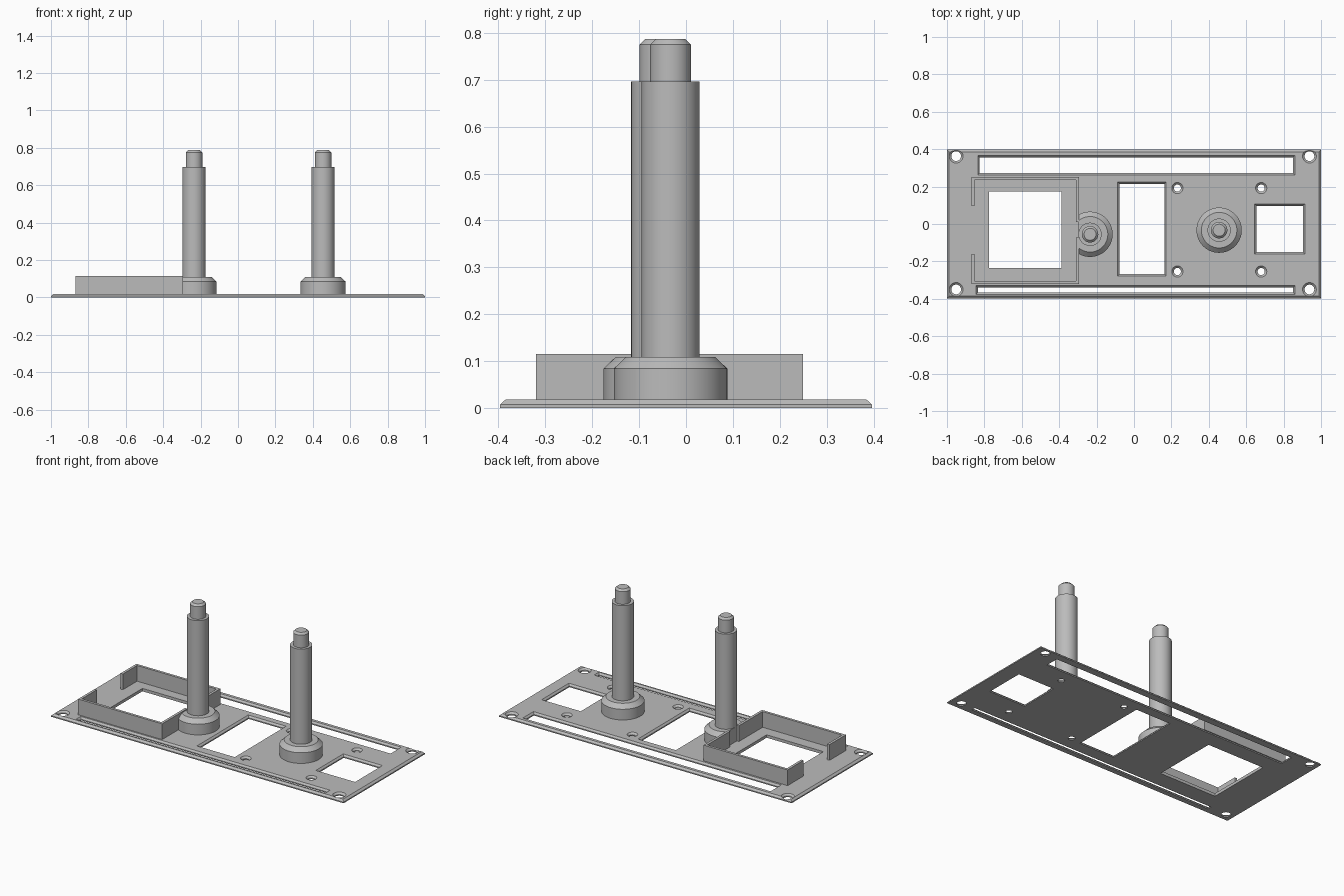
import bpy, bmesh, math

cube = bpy.data.objects.get("Cube")
if cube:
    bpy.data.objects.remove(cube, do_unlink=True)

grey = bpy.data.materials.new("plain grey")
grey.use_nodes = True
COLOUR = (0.5, 0.5, 0.5, 1)
grey.diffuse_color = COLOUR
grey.node_tree.nodes["Principled BSDF"].inputs["Base Color"].default_value = COLOUR

TOP = 0.018      # plate thickness
LIP = 0.007      # height where the edge bevels start


def rect(x0, x1, y0, y1, z, grow=0):
    return [(x0 - grow, y0 - grow, z), (x1 + grow, y0 - grow, z),
            (x1 + grow, y1 + grow, z), (x0 - grow, y1 + grow, z)]


def circle(x, y, r, z, n=48):
    return [(x + r * math.cos(2 * math.pi * i / n),
             y + r * math.sin(2 * math.pi * i / n), z) for i in range(n)]


def loft(bm, rings):
    """Closed solid through a stack of matching rings."""
    rows = [[bm.verts.new(p) for p in ring] for ring in rings]
    n = len(rows[0])
    for a, b in zip(rows, rows[1:]):
        for i in range(n):
            j = (i + 1) % n
            bm.faces.new((a[i], a[j], b[j], b[i]))
    bm.faces.new(rows[0][::-1])
    bm.faces.new(rows[-1])


def make(name, bm):
    bmesh.ops.recalc_face_normals(bm, faces=bm.faces)
    mesh = bpy.data.meshes.new(name)
    bm.to_mesh(mesh)
    bm.free()
    mesh.materials.append(grey)
    ob = bpy.data.objects.new(name, mesh)
    bpy.context.collection.objects.link(ob)
    return ob


def activate(ob):
    bpy.ops.object.select_all(action='DESELECT')
    ob.select_set(True)
    bpy.context.view_layer.objects.active = ob


def cut(ob, cutter):
    activate(ob)
    mod = ob.modifiers.new("cut", 'BOOLEAN')
    mod.operation = 'DIFFERENCE'
    mod.solver = 'EXACT'
    mod.object = cutter
    bpy.ops.object.modifier_apply(modifier=mod.name)
    bpy.data.objects.remove(cutter, do_unlink=True)


# Base plate with bevelled rim
bm = bmesh.new()
edge = (-1, 1, -0.397, 0.397)
loft(bm, [rect(*edge, 0), rect(*edge, LIP), rect(*edge, TOP, -0.012)])
plate = make("base_plate", bm)

# Openings, most of them flared at the top
bm = bmesh.new()
windows = [
    (-0.825, 0.85, 0.272, 0.356),    # rear slot
    (-0.835, 0.85, -0.366, -0.34),   # front slot
    (-0.077, 0.162, -0.267, 0.214),  # middle window
    (0.655, 0.903, -0.15, 0.097),    # right-hand window
]
for w in windows:
    loft(bm, [rect(*w, -0.02), rect(*w, LIP), rect(*w, TOP, 0.01), rect(*w, 0.04, 0.01)])
display = (-0.775, -0.387, -0.235, 0.173)
loft(bm, [rect(*display, -0.02), rect(*display, 0.04)])
holes = [(x, y, 0.026, 0.037) for x in (-0.951, 0.938) for y in (-0.35, 0.363)]
holes += [(x, y, 0.019, 0.03) for x in (0.232, 0.68) for y in (-0.254, 0.192)]
for x, y, r, wide in holes:
    loft(bm, [circle(x, y, r, -0.02), circle(x, y, r, LIP),
              circle(x, y, wide, TOP), circle(x, y, wide, 0.04)])
cut(plate, make("opening_cutter", bm))

# Upright posts: flared foot, shaft and narrower tip
profile = [(0.121, TOP), (0.121, 0.084), (0.095, 0.109), (0.062, 0.109),
           (0.062, 0.697), (0.044, 0.697), (0.044, 0.775), (0.032, 0.787)]
posts = []
for name, x, y in (("middle_post", -0.235, -0.055), ("left_post", 0.455, -0.033)):
    bm = bmesh.new()
    loft(bm, [circle(x, y, r, z, 64) for r, z in profile])
    posts.append(make(name, bm))

# Trim the foot that meets the display frame
bm = bmesh.new()
trim = (-0.5, -0.297, -0.4, 0.4)
loft(bm, [rect(*trim, -0.1), rect(*trim, 0.15)])
cut(posts[0], make("foot_cutter", bm))
for post in posts:
    activate(post)
    bpy.ops.object.shade_smooth_by_angle(angle=math.radians(25))

# Thin frame around the display, with gaps in both end walls
X0, X1, Y0, Y1, T = -0.87, -0.295, -0.32, 0.25, 0.016
bm = bmesh.new()
loft(bm, [rect(X0, X1, Y0, Y1, TOP), rect(X0, X1, Y0, Y1, 0.115)])
frame = make("display_frame", bm)
bm = bmesh.new()
inner = (X0 + T, X1 - T, Y0 + T, Y1 - T)
loft(bm, [rect(*inner, -0.1), rect(*inner, 0.2)])
cut(frame, make("frame_cutter", bm))
for gap in ((X0 - 0.1, X0 + 0.1, -0.16, 0.095), (X1 - 0.1, X1 + 0.1, -0.073, 0.012)):
    bm = bmesh.new()
    loft(bm, [rect(*gap, -0.1), rect(*gap, 0.2)])
    cut(frame, make("gap_cutter", bm))
